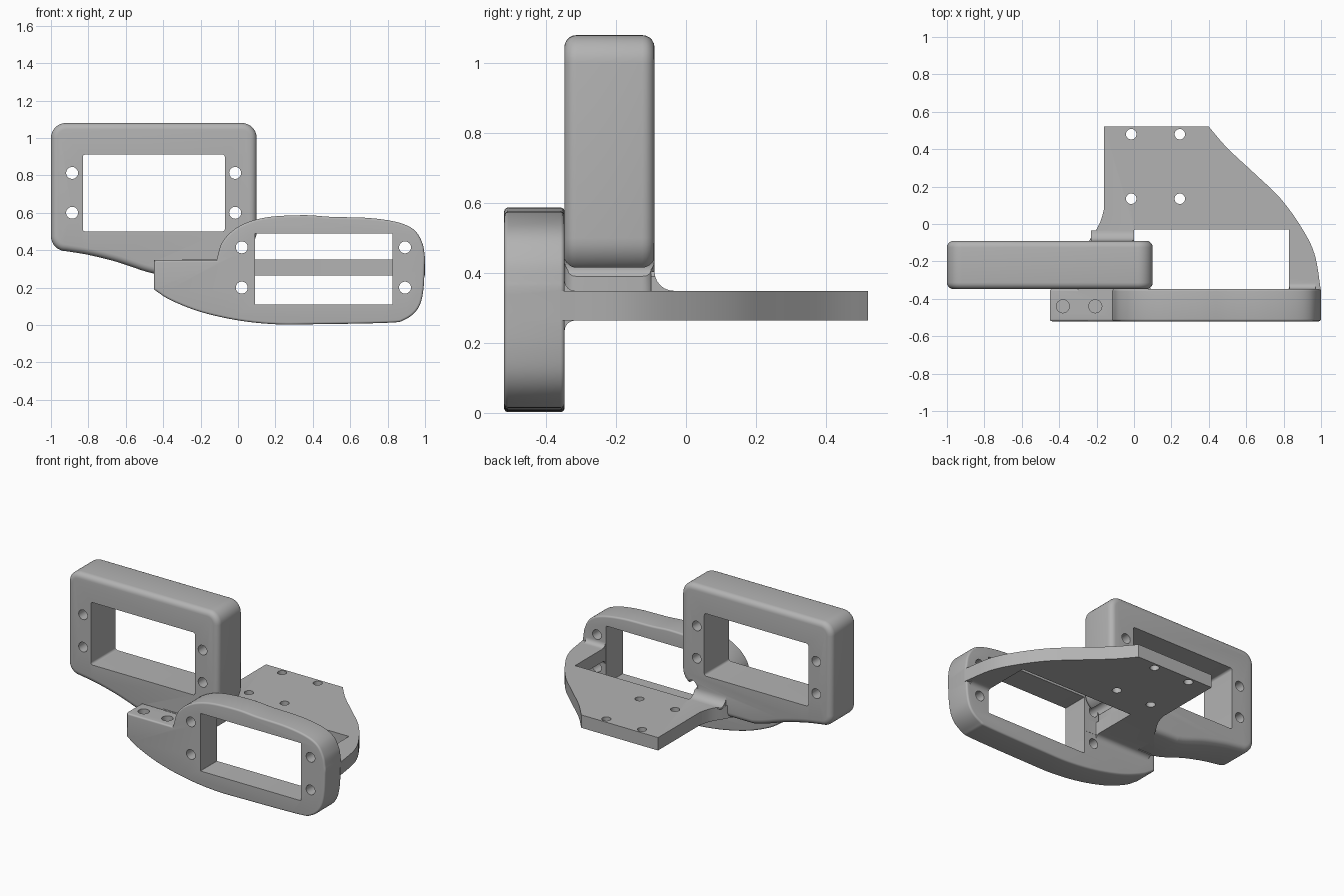
import bpy, bmesh, math
from mathutils import Vector

if "Cube" in bpy.data.objects:
    bpy.data.objects.remove(bpy.data.objects["Cube"], do_unlink=True)

grey = bpy.data.materials.new("plain grey")
grey.use_nodes = True
grey.diffuse_color = (0.45, 0.45, 0.45, 1)
grey.node_tree.nodes["Principled BSDF"].inputs["Base Color"].default_value = (0.45, 0.45, 0.45, 1)


def spline(points, steps=8):
    """Smooth curve through the points."""
    p = [Vector(q) for q in points]
    p = [2 * p[0] - p[1]] + p + [2 * p[-1] - p[-2]]
    out = []
    for a, b, c, d in zip(p, p[1:], p[2:], p[3:]):
        for i in range(steps):
            t = i / steps
            out.append(0.5 * (2 * b + (c - a) * t + (2 * a - 5 * b + 4 * c - d) * t * t
                              + (3 * b - a - 3 * c + d) * t ** 3))
    return out + [p[-2]]


def corner(x, y, r, quadrant, steps=8):
    """Quarter arc, counter-clockwise, inside the corner at x, y."""
    sx, sy = [(1, 1), (-1, 1), (-1, -1), (1, -1)][quadrant]
    angles = [math.pi / 2 * (quadrant + i / steps) for i in range(steps + 1)]
    return [Vector((x - sx * r + r * math.cos(a), y - sy * r + r * math.sin(a))) for a in angles]


def rounded_rect(x0, x1, y0, y1, r):
    return (corner(x1, y1, r, 0) + corner(x0, y1, r, 1)
            + corner(x0, y0, r, 2) + corner(x1, y0, r, 3))


def circle(x, y, r, n=24):
    return [Vector((x + r * math.cos(math.tau * i / n), y + r * math.sin(math.tau * i / n)))
            for i in range(n)]


def shrink(outline, d):
    """Move a counter-clockwise outline inward by d with mitred corners."""
    out = []
    for i, p in enumerate(outline):
        e = (p - outline[i - 1]).normalized()
        f = (outline[(i + 1) % len(outline)] - p).normalized()
        n = Vector((-e.y - f.y, e.x + f.x))
        out.append(p + n * (2 * d / max(n.length_squared, 0.8)))
    return out


def prism(name, outline, lo, hi, axis="y", edge=0.0):
    """Extrude an outline along an axis, with optional rounded rims."""
    clean = []
    for p in map(Vector, outline):
        if not clean or (p - clean[-1]).length > 0.0005:
            clean.append(p)
    if (clean[0] - clean[-1]).length < 0.0005:
        clean.pop()
    place = {"x": lambda p, w: (w, p.x, p.y), "y": lambda p, w: (p.x, w, p.y),
             "z": lambda p, w: (p.x, p.y, w)}[axis]
    levels = [(0, lo), (0, hi)]
    if edge:
        arc = [math.pi / 2 * i / 5 for i in range(6)]
        levels = [(edge * (1 - math.sin(a)), lo + edge * (1 - math.cos(a))) for a in arc]
        levels += [(d, hi + lo - w) for d, w in reversed(levels)]
    bm = bmesh.new()
    rings = [[bm.verts.new(place(p, w)) for p in shrink(clean, d)] for d, w in levels]
    for a, b in zip(rings, rings[1:]):
        for i in range(len(a)):
            j = (i + 1) % len(a)
            bm.faces.new((a[i], a[j], b[j], b[i]))
    bm.faces.new(rings[0])
    bm.faces.new(rings[-1])
    bmesh.ops.recalc_face_normals(bm, faces=bm.faces)
    mesh = bpy.data.meshes.new(name)
    bm.to_mesh(mesh)
    bm.free()
    mesh.materials.append(grey)
    obj = bpy.data.objects.new(name, mesh)
    bpy.context.collection.objects.link(obj)
    return obj


def combine(target, tools, operation):
    """Apply a boolean with each tool and remove the tool."""
    for tool in tools:
        mod = target.modifiers.new("cut", "BOOLEAN")
        mod.operation, mod.solver, mod.object = operation, "EXACT", tool
        graph = bpy.context.evaluated_depsgraph_get()
        mesh = bpy.data.meshes.new_from_object(target.evaluated_get(graph))
        target.modifiers.clear()
        target.data = mesh
        bpy.data.objects.remove(tool, do_unlink=True)


def fillet(y, z, up, x0, x1, r):
    """Concave strip between a wall facing back and a plate."""
    arc = [(y + r - r * math.sin(a), z + up * (r - r * math.cos(a)))
           for a in [math.pi / 2 * i / 6 for i in range(7)]]
    pts = [(y - 0.01, z - up * 0.01), (y + r, z - up * 0.01)] + arc + [(y - 0.01, z + up * r)]
    return prism("fillet", pts, x0, x1, "x")


# Upper frame with the web that sweeps down into the plate
web = spline([(-0.92, 0.395), (-0.8, 0.375), (-0.65, 0.338), (-0.5, 0.288), (-0.42, 0.268)])
upper = (corner(0.1, 1.08, 0.08, 0) + corner(-1, 1.08, 0.08, 1)
         + corner(-1, 0.395, 0.08, 2) + web
         + [(0, 0.268), (0, 0.40)] + corner(0.1, 0.40, 0.1, 3)[1:])
frame = prism("bracket", upper, -0.348, -0.09, edge=0.035)

# Lower front frame with a flat shelf on its right
arch = spline([(1, 0.36), (0.985, 0.44), (0.94, 0.51), (0.85, 0.55), (0.7, 0.572), (0.5, 0.578),
               (0.35, 0.587), (0.15, 0.575), (0.01, 0.53), (-0.08, 0.45), (-0.115, 0.347)])
belly = spline([(-0.45, 0.19), (-0.36, 0.133), (-0.2, 0.07), (0, 0.025), (0.2, 0.004),
                (0.4, 0.004), (0.8, 0.012), (0.89, 0.028), (0.96, 0.085), (0.99, 0.18), (1, 0.36)])
lower = prism("lower_frame", arch + [(-0.45, 0.347)] + belly, -0.52, -0.347, edge=0.012)

# Mounting plate
left_side = spline([(-0.16, 0.08), (-0.185, 0), (-0.24, -0.09), (-0.3, -0.2)], 5)
right_side = spline([(1, -0.36), (0.965, -0.16), (0.89, -0.01), (0.78, 0.14),
                     (0.65, 0.265), (0.5, 0.405), (0.4, 0.52)])
plate = prism("plate", right_side + [(-0.16, 0.52)] + left_side + [(-0.3, -0.36)],
              0.264, 0.349, "z")
combine(plate, [prism("plate_window", rounded_rect(0.001, 0.83, -0.346, -0.03, 0.004),
                      0, 0.5, "z")], "DIFFERENCE")

# Join the parts and soften their inside corners
joints = [fillet(-0.09, 0.349, 1, -0.23, 0, 0.055),
          fillet(-0.347, 0.264, -1, -0.4, 0, 0.03),
          fillet(-0.347, 0.264, -1, 0.831, 0.97, 0.03),
          fillet(-0.347, 0.349, 1, 0.831, 0.97, 0.03)]
combine(frame, [lower, plate] + joints, "UNION")

# Windows and screw holes
cuts = [prism("upper_window", rounded_rect(-0.83, -0.07, 0.5, 0.912, 0.015), -0.5, 0),
        prism("lower_window", rounded_rect(0.09, 0.825, 0.11, 0.49, 0.004), -0.6, -0.345)]
for x in (-0.887, -0.015):
    for z in (0.6, 0.813):
        cuts.append(prism("upper_hole", circle(x, z, 0.032), -0.5, 0))
for x in (0.02, 0.893):
    for z in (0.2, 0.415):
        cuts.append(prism("lower_hole", circle(x, z, 0.032), -0.6, 0))
for x in (-0.015, 0.245):
    for y in (0.135, 0.48):
        cuts.append(prism("plate_hole", circle(x, y, 0.028), 0.2, 0.4, "z"))
for x in (-0.38, -0.207):
    cuts.append(prism("shelf_hole", circle(x, -0.44, 0.035), 0.2, 0.4, "z"))
combine(frame, cuts, "DIFFERENCE")

# Smooth curves, crisp edges
bpy.ops.object.select_all(action="DESELECT")
frame.select_set(True)
bpy.context.view_layer.objects.active = frame
bpy.ops.object.shade_smooth_by_angle(angle=math.radians(30))
